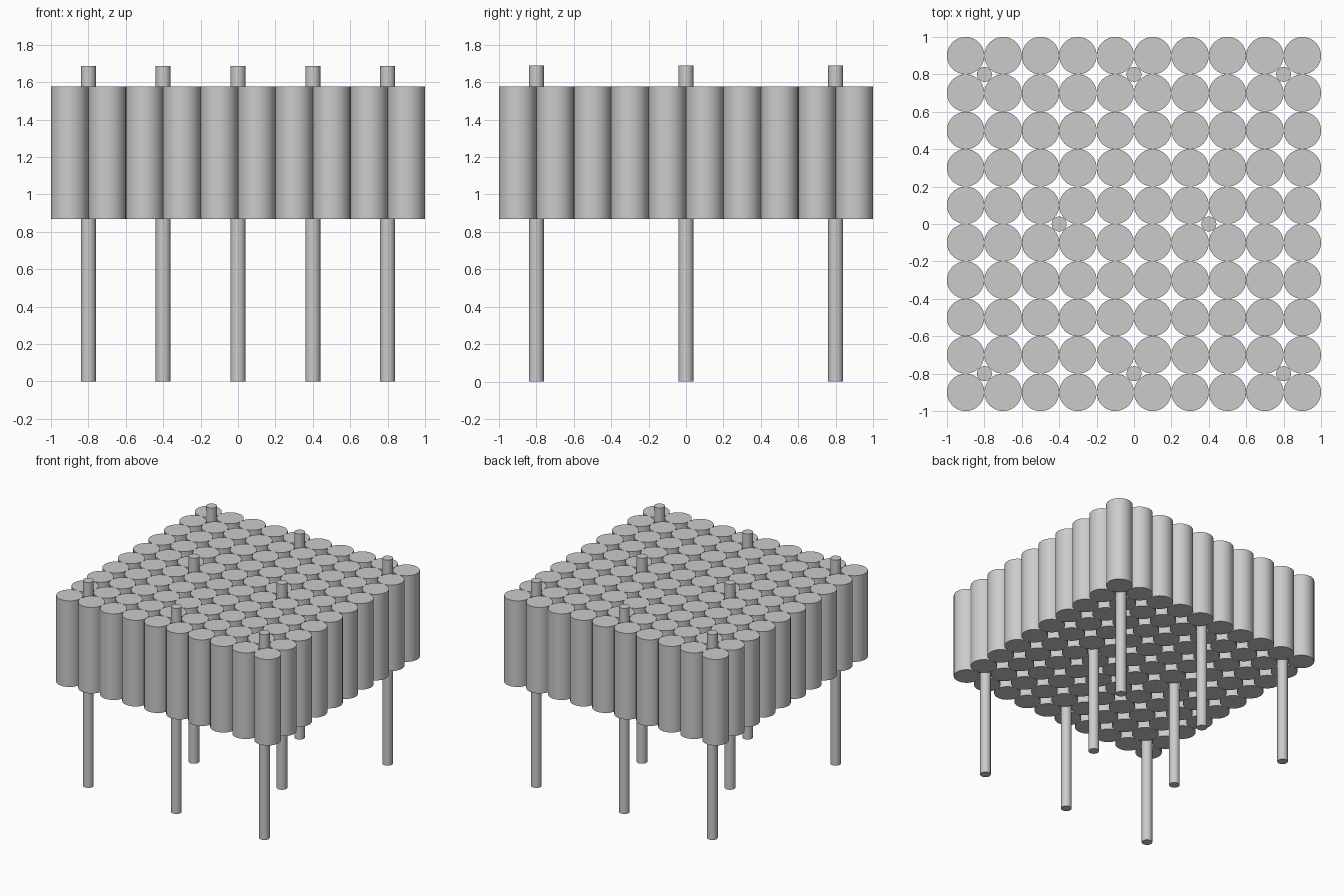
import bpy
import math

cube = bpy.data.objects.get("Cube")
if cube:
    bpy.data.objects.remove(cube, do_unlink=True)

# One plain grey for everything
grey = bpy.data.materials.new("light_grey")
grey.use_nodes = True
colour = (0.6, 0.6, 0.6, 1)
grey.diffuse_color = colour
grey.node_tree.nodes["Principled BSDF"].inputs["Base Color"].default_value = colour

PITCH = 0.2
COUNT = 10


def make_cylinder(name, radius, bottom, top):
    bpy.ops.mesh.primitive_cylinder_add(
        vertices=64, radius=radius, depth=top - bottom,
        location=(0, 0, (bottom + top) / 2))
    obj = bpy.context.object
    obj.name = obj.data.name = name
    obj.data.materials.append(grey)
    bpy.ops.object.shade_smooth_by_angle(angle=math.radians(30))
    return obj


def place_copies(first, positions):
    """Put the first object and linked copies of it at each (x, y)."""
    name, z = first.name, first.location.z
    for i, (x, y) in enumerate(positions):
        obj = first
        if i:
            obj = first.copy()
            bpy.context.collection.objects.link(obj)
        obj.name = f"{name}_{i + 1}"
        obj.location = (x, y, z)


# Square block of touching upright cylinders
steps = [(i - (COUNT - 1) / 2) * PITCH for i in range(COUNT)]
place_copies(make_cylinder("block_cylinder", PITCH / 2, 0.869, 1.576),
             [(x, y) for y in steps for x in steps])

# Thin rods through the gaps: three at front and back, two in the middle row
rods = [(x, y) for y in (-0.8, 0.8) for x in (-0.8, 0, 0.8)]
rods += [(-0.4, 0), (0.4, 0)]
place_copies(make_cylinder("support_rod", 0.04, 0, 1.688), rods)
